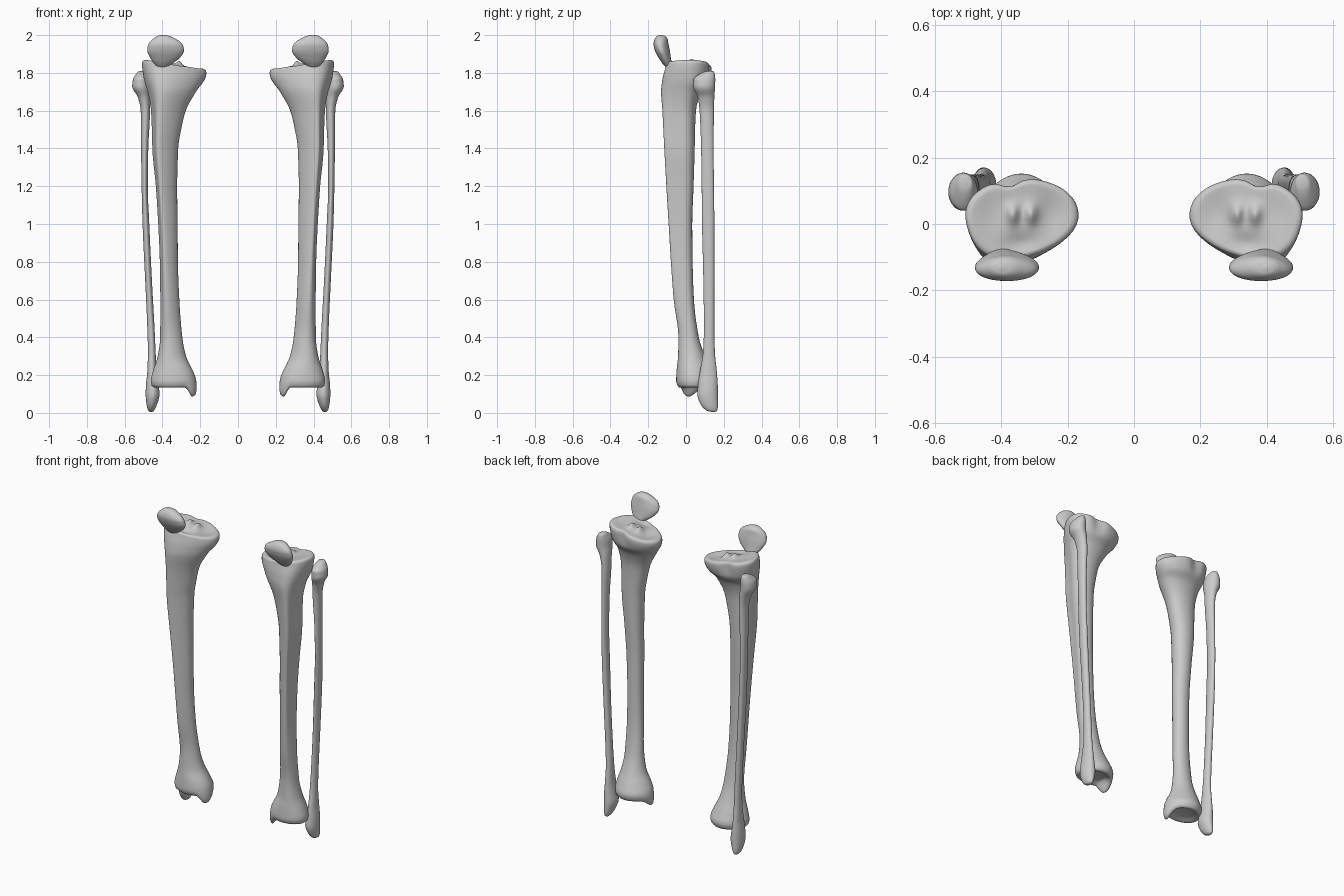
import bpy, math

SEG = 44


def smooth_rows(rows, steps=5):
    """Interpolate section rows with overshoot-free cubic curves."""
    d = [max(math.dist(a, b), 1e-4) for a, b in zip(rows, rows[1:])]
    n, k = len(rows), len(rows[0])
    slope = [[(b[j] - a[j]) / h for j in range(k)] for a, b, h in zip(rows, rows[1:], d)]

    def tangent(i, j):
        if i == 0:
            return slope[0][j]
        if i == n - 1:
            return slope[-1][j]
        s, t = slope[i - 1][j], slope[i][j]
        return 2 * s * t / (s + t) if s * t > 0 else 0.0

    out = []
    for i in range(n - 1):
        for q in range(steps):
            u = q / steps
            h00, h10 = 2*u**3 - 3*u**2 + 1, u**3 - 2*u**2 + u
            h01, h11 = 3*u**2 - 2*u**3, u**3 - u**2
            out.append([h00 * rows[i][j] + h10 * d[i] * tangent(i, j)
                        + h01 * rows[i+1][j] + h11 * d[i] * tangent(i+1, j) for j in range(k)])
    out.append(list(rows[-1]))
    return out


def inset(row, scale, z):
    """Copy of a section shrunk towards its centre, used for end caps."""
    _, x0, x1, y0, y1, tri, apex = row
    cx, cy, w, h = (x0 + x1) / 2, (y0 + y1) / 2, (x1 - x0) / 2 * scale, (y1 - y0) / 2 * scale
    return (z, cx - w, cx + w, cy - h, cy + h, tri, apex * scale)


def loft(name, rows, side, deform=None):
    """Rows are (z, x0, x1, y0, y1, front taper, front apex shift), bottom to top."""
    verts, faces = [], []
    sections = smooth_rows(rows)
    for z, x0, x1, y0, y1, tri, apex in sections:
        for s in range(SEG):
            a = 2 * math.pi * s / SEG
            c, sn = math.cos(a), math.sin(a)
            x = (x0 + x1) / 2 + (x1 - x0) / 2 * c * (1 + tri * sn) + apex * max(0, -sn) ** 2
            p = (x, (y0 + y1) / 2 + (y1 - y0) / 2 * sn, z)
            p = deform(*p) if deform else p
            verts.append((p[0] * side, p[1], p[2]))
    for r in range(len(sections) - 1):
        for s in range(SEG):
            a, b = r * SEG + s, r * SEG + (s + 1) % SEG
            faces.append((a, b, b + SEG, a + SEG))
    faces.append(tuple(reversed(range(SEG))))
    faces.append(tuple(range(len(verts) - SEG, len(verts))))
    if side < 0:
        faces = [f[::-1] for f in faces]
    me = bpy.data.meshes.new(name)
    me.from_pydata(verts, [], faces)
    me.shade_smooth()
    ob = bpy.data.objects.new(name, me)
    bpy.context.collection.objects.link(ob)
    return ob


def clamp(v):
    v = max(0.0, min(1.0, v))
    return v * v * (3 - 2 * v)


def bump(x, y, cx, cy, rx, ry):
    return math.exp(-((x - cx) / rx) ** 2 - ((y - cy) / ry) ** 2)


def shape_shin(x, y, z):
    # knee plateau: sideways tilt, two dishes, central spines, rear notch
    w = clamp((z - 1.70) / 0.12)
    if w > 0:
        z += w * (x - 0.34) * 0.15
        top = clamp((z - 1.80) / 0.04)
        z += top * (0.024 * bump(x, y, 0.31, 0.03, 0.018, 0.03) + 0.024 * bump(x, y, 0.365, 0.03, 0.018, 0.03)
                    - 0.014 * bump(x, y, 0.245, 0.03, 0.045, 0.07) - 0.006 * bump(x, y, 0.43, 0.03, 0.04, 0.06)
                    - 0.012 * bump(x, y, 0.34, -0.06, 0.05, 0.03))
        y -= w * 0.028 * bump(x, y, 0.375, 0.16, 0.035, 0.06)
    # inner ankle spur
    m = clamp((0.28 - x) / 0.04) * math.exp(-((y - 0.01) / 0.055) ** 2)
    z -= 0.05 * m * clamp((0.21 - z) / 0.06)
    return x, y, z


# shin bone sections
ankle = (0.145, .225, .455, -.045, .145, -.15, 0)
knee = (1.825, .168, .508, -.108, .138, .10, .045)
shin = [inset(ankle, s, z) for s, z in ((.04, .152), (.5, .147), (.88, .135))] + [
    ankle,
    (0.17, .22, .46, -.052, .152, -.15, 0),
    (0.22, .238, .45, -.05, .135, -.10, 0),
    (0.30, .275, .425, -.042, .10, 0, .01),
    (0.40, .295, .412, -.04, .068, .1, .01),
    (0.60, .312, .41, -.065, .042, .25, .015),
    (0.80, .32, .412, -.08, .035, .3, .02),
    (1.00, .322, .42, -.092, .033, .33, .025),
    (1.20, .325, .432, -.104, .04, .35, .03),
    (1.40, .32, .45, -.115, .046, .35, .035),
    (1.50, .305, .452, -.12, .048, .35, .04),
    (1.60, .28, .457, -.125, .053, .3, .045),
    (1.70, .225, .475, -.132, .08, .22, .05),
    (1.76, .188, .497, -.125, .125, .15, .05),
    knee] + [inset(knee, s, z) for s, z in ((.97, 1.84), (.87, 1.847), (.55, 1.846), (.25, 1.846), (.03, 1.846))]

# slender outer bone sections
outer = [
    (0.004, .455, .465, .14, .15, 0, 0),
    (0.012, .445, .475, .11, .164, 0, 0),
    (0.05, .427, .485, .075, .17, 0, 0),
    (0.10, .415, .489, .06, .17, 0, 0),
    (0.15, .422, .487, .064, .168, 0, 0),
    (0.22, .432, .48, .074, .163, 0, 0),
    (0.32, .436, .477, .09, .153, 0, 0),
    (0.45, .442, .48, .095, .15, .1, 0),
    (0.70, .456, .491, .092, .15, .2, 0),
    (1.00, .47, .505, .085, .15, .2, 0),
    (1.20, .478, .51, .083, .148, .2, 0),
    (1.40, .475, .513, .08, .146, .1, 0),
    (1.60, .466, .515, .072, .148, 0, 0),
    (1.67, .467, .53, .062, .15, 0, 0),
    (1.73, .47, .56, .04, .154, 0, 0),
    (1.765, .472, .556, .04, .155, 0, 0),
    (1.79, .48, .542, .065, .153, 0, 0),
    (1.808, .49, .525, .105, .145, 0, 0),
    (1.81, .503, .51, .12, .13, 0, 0)]

# kneecap sections
cap = [
    (1.822, .395, .405, -.09, -.082, 0, 0),
    (1.827, .38, .42, -.102, -.074, 0, 0),
    (1.85, .347, .444, -.125, -.075, -.1, 0),
    (1.88, .308, .465, -.145, -.08, -.1, 0),
    (1.92, .287, .479, -.165, -.086, -.15, 0),
    (1.95, .294, .474, -.172, -.092, -.15, 0),
    (1.98, .33, .45, -.165, -.098, -.1, 0),
    (1.996, .365, .425, -.152, -.112, 0, 0),
    (2.0, .39, .405, -.137, -.127, 0, 0)]

for side, tag in ((1, "left"), (-1, "right")):
    loft("shin_bone_" + tag, shin, side, shape_shin)
    loft("outer_bone_" + tag, outer, side)
    loft("kneecap_" + tag, cap, side)
